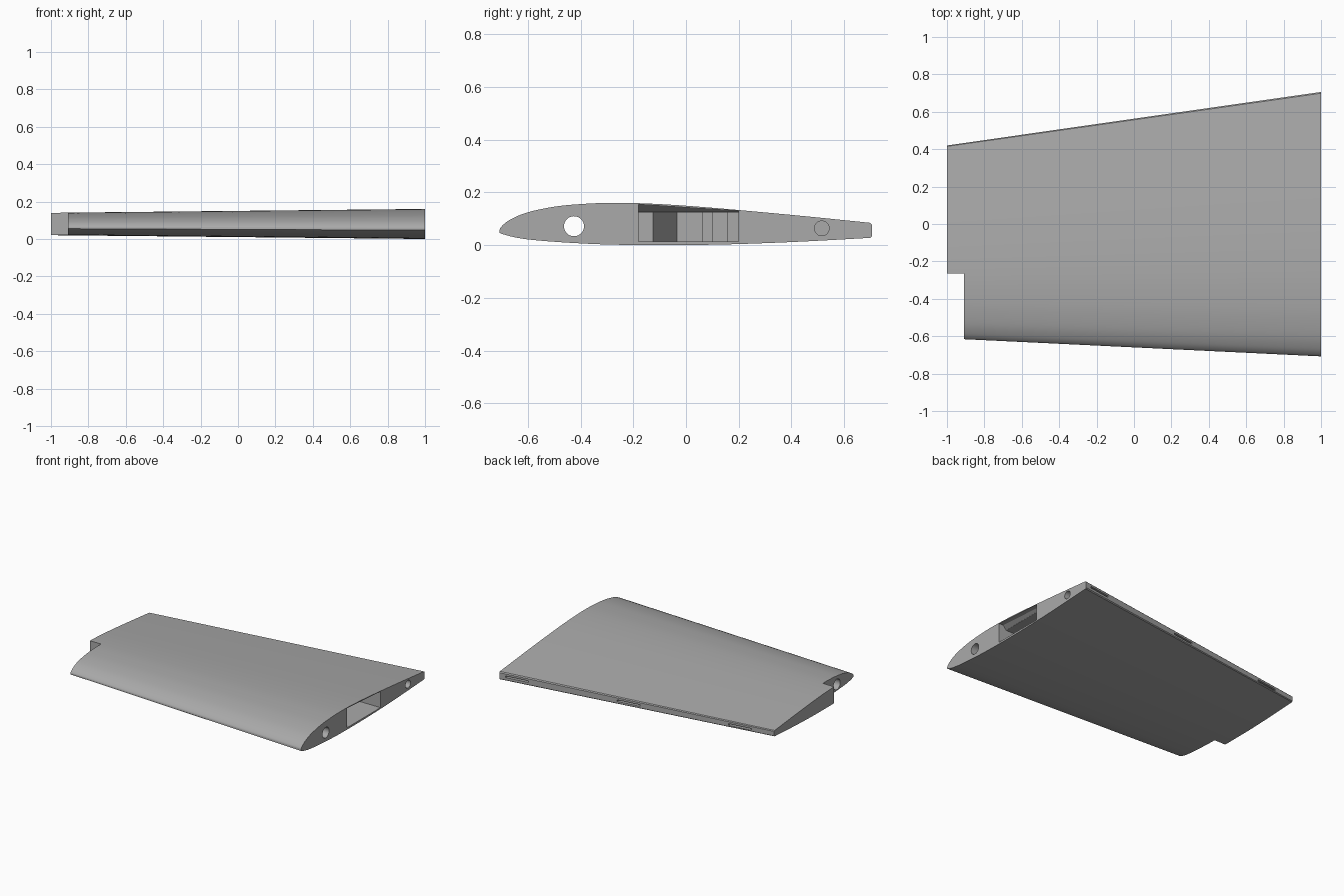
import bpy, bmesh, math

if "Cube" in bpy.data.objects:
    bpy.data.objects.remove(bpy.data.objects["Cube"])

grey = bpy.data.materials.new("light grey")
grey.diffuse_color = (0.4, 0.4, 0.4, 1)
grey.use_nodes = True
grey.node_tree.nodes["Principled BSDF"].inputs["Base Color"].default_value = grey.diffuse_color


def prism(name, near, far):
    """Closed solid between two matching loops of points."""
    bm = bmesh.new()
    a = [bm.verts.new(p) for p in near]
    b = [bm.verts.new(p) for p in far]
    bm.faces.new(a)
    bm.faces.new(b[::-1])
    n = len(a)
    for i in range(n):
        bm.faces.new((a[i], b[i], b[(i + 1) % n], a[(i + 1) % n]))
    bmesh.ops.recalc_face_normals(bm, faces=bm.faces)
    me = bpy.data.meshes.new(name)
    bm.to_mesh(me)
    bm.free()
    me.materials.append(grey)
    ob = bpy.data.objects.new(name, me)
    bpy.context.collection.objects.link(ob)
    return ob


def box(name, x, y, z):
    loop = [(y[0], z[0]), (y[1], z[0]), (y[1], z[1]), (y[0], z[1])]
    return prism(name, [(x[0], *p) for p in loop], [(x[1], *p) for p in loop])


def bore(name, x, y, z, r):
    ring = [(y + r * math.cos(t * math.tau / 32), z + r * math.sin(t * math.tau / 32)) for t in range(32)]
    return prism(name, [(x[0], *p) for p in ring], [(x[1], *p) for p in ring])


def smooth_curve(pts, steps=5):
    """Catmull-Rom curve through the points."""
    p = [pts[0]] + pts + [pts[-1]]
    out = []
    for i in range(1, len(p) - 2):
        for s in range(steps):
            t = s / steps
            out.append(tuple(0.5 * (2 * b + (c - a) * t + (2 * a - 5 * b + 4 * c - d) * t * t
                                    + (3 * b - a - 3 * c + d) * t ** 3)
                             for a, b, c, d in zip(p[i - 1], p[i], p[i + 1], p[i + 2])))
    return out + [pts[-1]]


# Root aerofoil: over the top, round the nose, back underneath, bevelled tail
section = smooth_curve([
    (0.699, 0.085), (0.4, 0.115), (0.1, 0.142), (-0.1, 0.156), (-0.27, 0.161), (-0.4, 0.156),
    (-0.5, 0.146), (-0.6, 0.125), (-0.665, 0.098), (-0.698, 0.073), (-0.707, 0.055), (-0.695, 0.042),
    (-0.6, 0.022), (-0.4, 0.007), (-0.2, 0.001), (0.1, 0.002), (0.4, 0.012), (0.699, 0.028)])
section += [(0.706, 0.034), (0.706, 0.078)]

# Tapered wing panel
k = 1.031 / 1.413
tip = [(-1, -0.611 + (y + 0.707) * k, 0.08 + (z - 0.08) * 0.745) for y, z in section]
wing = prism("wing_panel", [(1, y, z) for y, z in section], tip)

# Tip notch, spar bore and rear pin hole
cutters = [box("notch_cutter", (-1.1, -0.91), (-0.9, -0.265), (-0.1, 0.3)),
           bore("spar_cutter", (-1.2, 1.2), -0.425, 0.072, 0.038),
           bore("pin_cutter", (0.75, 1.1), 0.515, 0.064, 0.028)]

# Stepped equipment bay in the root end
bay = [(1.1, -0.18), (0.86, -0.18), (0.86, -0.125), (0.68, -0.035), (0.68, 0.06), (0.72, 0.06),
       (0.72, 0.10), (0.76, 0.10), (0.76, 0.155), (0.8, 0.155), (0.82, 0.2), (1.1, 0.2)]
cutters.append(prism("bay_cutter", [(x, y, 0.014) for x, y in bay], [(x, y, 0.125) for x, y in bay]))

# Sloping bay roof just below the skin
def roof(y, top):
    return [(1.1, y, 0.12), (0.94, y, 0.12), (0.94, y, 0.126), (0.965, y, top), (1.1, y, top)]
cutters.append(prism("roof_cutter", roof(-0.18, 0.155), roof(0.2, 0.130)))

# Hinge slots along the trailing edge
for i, x in enumerate((0.87, 0.06, -0.75)):
    y = 0.5625 + 0.1435 * x
    cutters.append(box(f"hinge_cutter_{i}", (x - 0.083, x + 0.083), (y - 0.09, y + 0.1), (0.052, 0.064)))

bpy.context.view_layer.objects.active = wing
wing.select_set(True)
for c in cutters:
    mod = wing.modifiers.new(c.name, 'BOOLEAN')
    mod.operation, mod.solver, mod.object = 'DIFFERENCE', 'EXACT', c
    bpy.ops.object.modifier_apply(modifier=mod.name)
    bpy.data.objects.remove(c)
bpy.ops.object.shade_smooth_by_angle(angle=math.radians(25))
